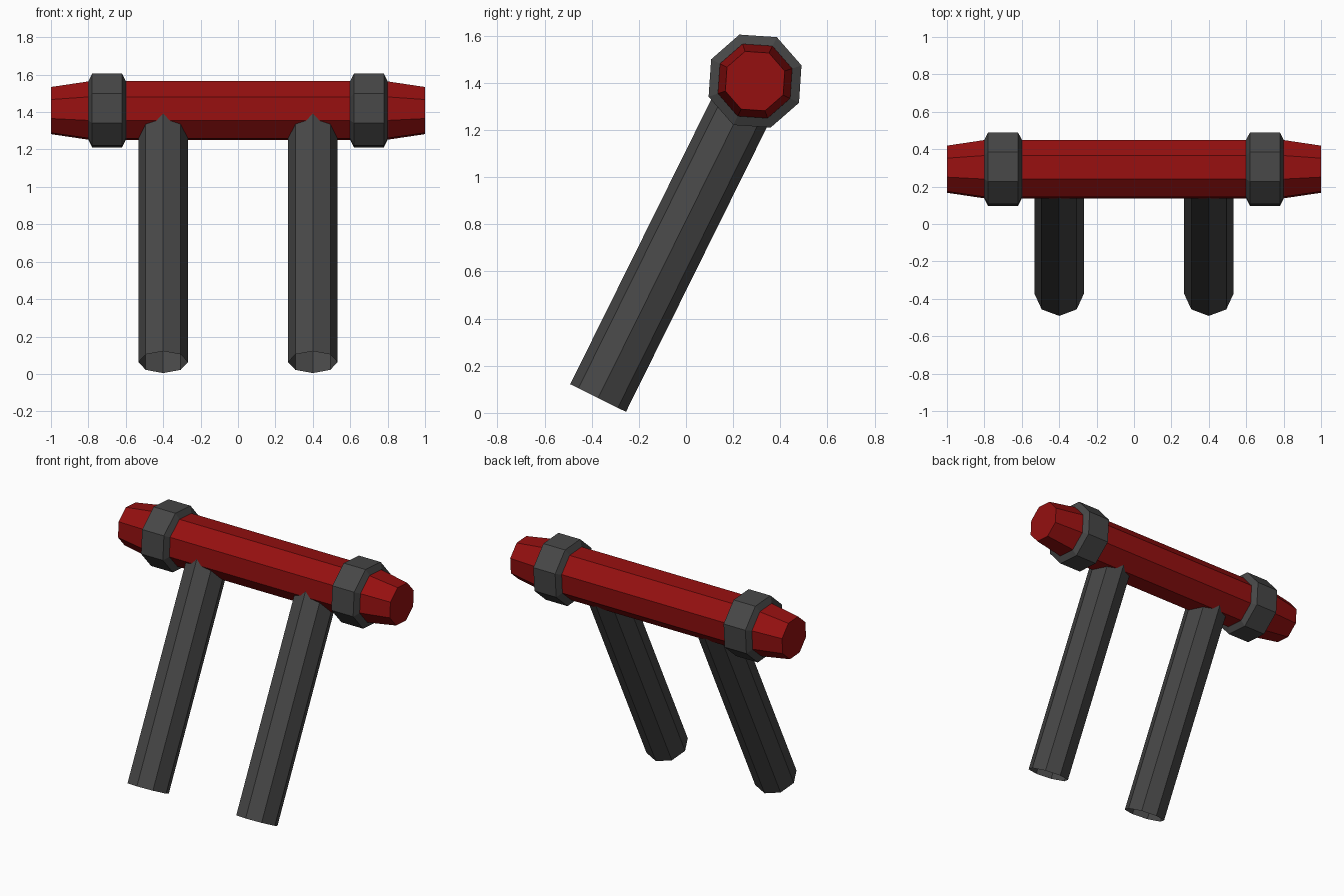
import bpy
import bmesh
from math import cos, sin, pi
from mathutils import Vector

if "Cube" in bpy.data.objects:
    bpy.data.objects.remove(bpy.data.objects["Cube"], do_unlink=True)


def material(name, rgb):
    mat = bpy.data.materials.new(name)
    mat.use_nodes = True
    mat.diffuse_color = (*rgb, 1)
    bsdf = next(n for n in mat.node_tree.nodes if n.type == "BSDF_PRINCIPLED")
    bsdf.inputs["Base Color"].default_value = (*rgb, 1)
    return mat


red = material("dark red", (0.30, 0.005, 0.005))
grey = material("dark grey", (0.063, 0.063, 0.063))

SIDES = 8
X_AXIS = Vector((1, 0, 0))
BAR_CENTRE = Vector((0, 0.293, 1.408))
LEG_FOOT = Vector((0, -0.373, 0.063))
LEG_DIR = (BAR_CENTRE - LEG_FOOT).normalized()


def octagon_loft(name, origin, axis, corner, profile, mat, capped):
    """Sweep an octagon along an axis; profile holds (distance, radius) pairs."""
    bm = bmesh.new()
    side = axis.cross(corner)
    rings = []
    for dist, radius in profile:
        angles = [2 * pi * i / SIDES for i in range(SIDES)]
        rings.append([bm.verts.new(origin + axis * dist
                                   + (corner * cos(a) + side * sin(a)) * radius)
                      for a in angles])
    for low, high in zip(rings, rings[1:]):
        for i in range(SIDES):
            j = (i + 1) % SIDES
            bm.faces.new((low[i], low[j], high[j], high[i]))
    if capped:
        bm.faces.new(rings[0][::-1])
        bm.faces.new(rings[-1])
    mesh = bpy.data.meshes.new(name)
    bm.to_mesh(mesh)
    bm.free()
    mesh.materials.append(mat)
    obj = bpy.data.objects.new(name, mesh)
    bpy.context.collection.objects.link(obj)
    return obj


# Horizontal bar with tapered ends, one corner facing down the legs
octagon_loft("handle_bar", BAR_CENTRE, X_AXIS, LEG_DIR,
             [(-1, 0.133), (-0.79, 0.166), (0.79, 0.166), (1, 0.133)], red, True)

for label, sign in (("left", 1), ("right", -1)):
    # Chamfered collar around the bar
    octagon_loft(label + "_collar", BAR_CENTRE + X_AXIS * sign * 0.7, X_AXIS, LEG_DIR,
                 [(-0.1, 0.166), (-0.08, 0.208), (0.08, 0.208), (0.1, 0.166)],
                 grey, False)
    # Leaning tube leg, open at the foot and buried in the bar at the top
    octagon_loft(label + "_leg", LEG_FOOT + X_AXIS * sign * 0.4, LEG_DIR, X_AXIS,
                 [(0, 0.132), ((BAR_CENTRE - LEG_FOOT).length, 0.132)], grey, False)
